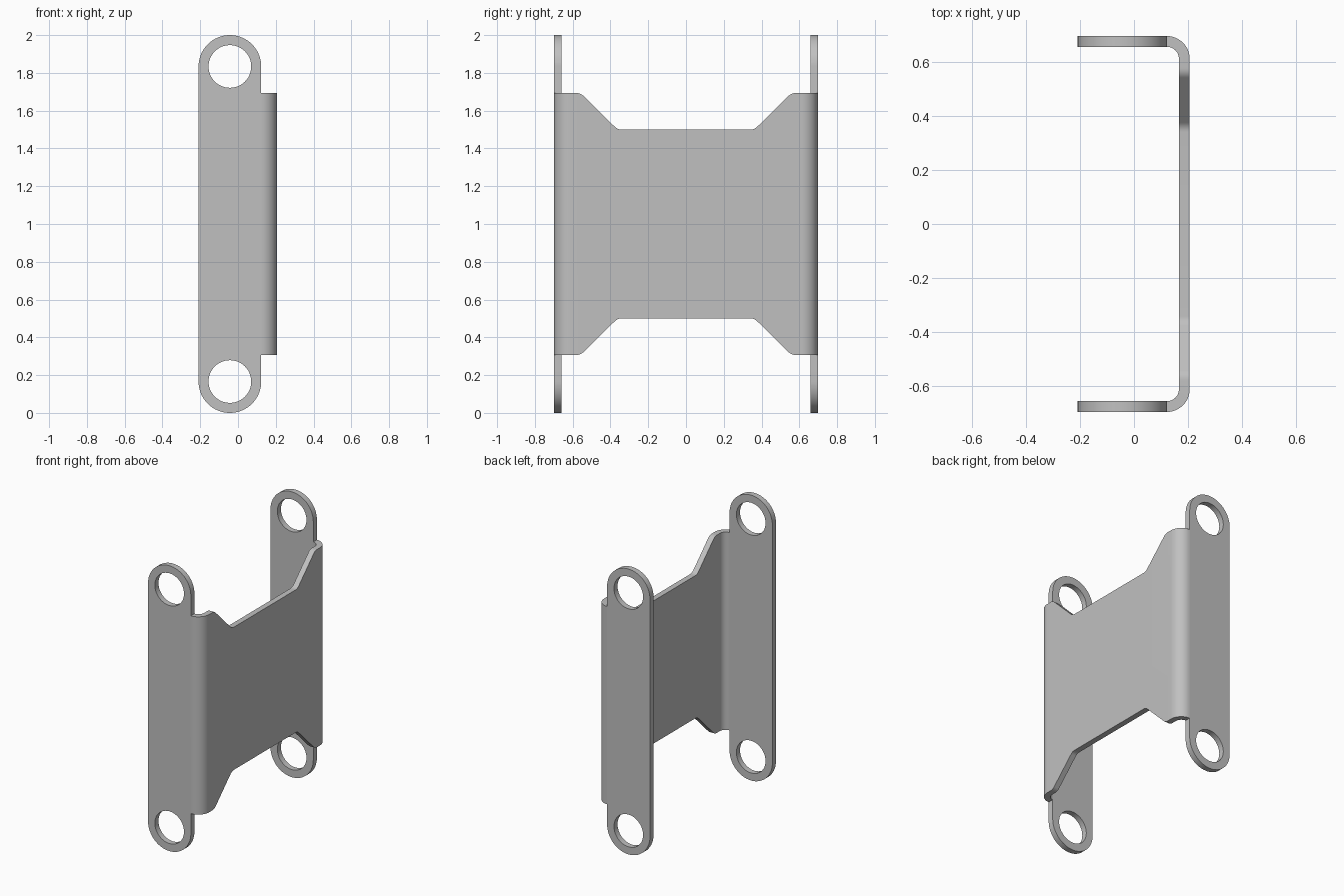
import bpy, bmesh, math
from mathutils import Vector

if "Cube" in bpy.data.objects:
    bpy.data.objects.remove(bpy.data.objects["Cube"])

T = 0.04                      # sheet thickness
X0, X1 = -0.207, 0.207        # depth of the bracket
Y = 0.698                     # half width
FLANGE_X, R, HOLE_R = -0.043, 0.166, 0.113
BEND = 0.085                  # outer bend radius
EDGE = FLANGE_X + R

steel = bpy.data.materials.new("plain grey")
steel.use_nodes = True
colour = (0.53, 0.53, 0.53, 1)
steel.diffuse_color = colour
steel.node_tree.nodes["Principled BSDF"].inputs["Base Color"].default_value = colour


def arc(cx, cy, r, start, end, steps=12):
    angles = [math.radians(start + (end - start) * i / steps) for i in range(steps + 1)]
    return [(cx + r * math.cos(a), cy + r * math.sin(a)) for a in angles]


def rounded(points, r, steps=5):
    """Fillet the inner points of an open path."""
    out = [points[0]]
    for a, b, c in zip(points, points[1:], points[2:]):
        a, b, c = Vector(a), Vector(b), Vector(c)
        u, v = (a - b).normalized(), (c - b).normalized()
        half = u.angle(v) / 2
        centre = b + (u + v).normalized() * r / math.sin(half)
        p, q = b + u * r / math.tan(half) - centre, b + v * r / math.tan(half) - centre
        for i in range(steps + 1):
            d = p.lerp(q, i / steps).normalized() * r
            out.append(tuple(centre + d))
    return out + [points[-1]]


def prism(name, outline, place, low, high):
    """Extrude an outline from low to high; place(u, v, w) gives the 3D point."""
    bm = bmesh.new()
    face = bm.faces.new([bm.verts.new(place(u, v, low)) for u, v in outline])
    shift = Vector(place(0, 0, high)) - Vector(place(0, 0, low))
    made = bmesh.ops.extrude_face_region(bm, geom=[face])["geom"]
    bmesh.ops.translate(bm, vec=shift, verts=[g for g in made if isinstance(g, bmesh.types.BMVert)])
    bmesh.ops.recalc_face_normals(bm, faces=bm.faces)
    mesh = bpy.data.meshes.new(name)
    bm.to_mesh(mesh)
    bm.free()
    mesh.materials.append(steel)
    obj = bpy.data.objects.new(name, mesh)
    bpy.context.collection.objects.link(obj)
    return obj


along_x = lambda u, v, w: (w, u, v)
along_y = lambda u, v, w: (u, w, v)
along_z = lambda u, v, w: (u, v, w)

# Bent sheet: U-shaped section running the full height
bx, by = X1 - BEND, Y - BEND
half = [(X0 - 0.05, Y)] + arc(bx, by, BEND, 90, 0)
inner = arc(bx, by, BEND - T, 0, 90) + [(X0 - 0.05, Y - T)]
section = half + [(x, -y) for x, y in reversed(half)]
section += [(x, -y) for x, y in reversed(inner)] + inner
bracket = prism("bracket", section, along_z, -0.1, 2.1)

# Round-ended flange silhouette, left open towards the web
top, bottom = 2 - R, R
silhouette = arc(FLANGE_X, top, R, 0, 180, 32) + arc(FLANGE_X, bottom, R, 180, 360, 32)
silhouette += [(0.3, bottom), (0.3, top)]
cutters = [(prism("flange_outline_cutter", silhouette, along_y, -1, 1), "INTERSECT")]

# Web edges with a wide sloped notch, same at top and bottom
edge = [(-0.8, 0.693), (-0.558, 0.693), (-0.362, 0.5), (0.362, 0.5), (0.558, 0.693), (0.8, 0.693)]
edge = rounded(edge, 0.05)
for side, name in ((1, "top"), (-1, "bottom")):
    notch = [(y, 1 + side * z) for y, z in edge + [(0.8, 1.3), (-0.8, 1.3)]]
    cutters.append((prism(name + "_notch_cutter", notch, along_x, EDGE, 0.4), "DIFFERENCE"))
    hole = arc(FLANGE_X, 1 + side * (1 - R), HOLE_R, 0, 360, 48)[:-1]
    cutters.append((prism(name + "_hole_cutter", hole, along_y, -1, 1), "DIFFERENCE"))

for cutter, operation in cutters:
    mod = bracket.modifiers.new(cutter.name, "BOOLEAN")
    mod.object, mod.operation, mod.solver = cutter, operation, "EXACT"
    cutter.hide_render = True

# Apply the cuts, then drop the cutters
bpy.context.view_layer.update()
graph = bpy.context.evaluated_depsgraph_get()
result = bpy.data.meshes.new_from_object(bracket.evaluated_get(graph))
bracket.modifiers.clear()
bracket.data = result
for cutter, operation in cutters:
    bpy.data.objects.remove(cutter)

bpy.ops.object.select_all(action="DESELECT")
bracket.select_set(True)
bpy.context.view_layer.objects.active = bracket
bpy.ops.object.shade_smooth_by_angle(angle=math.radians(30))
